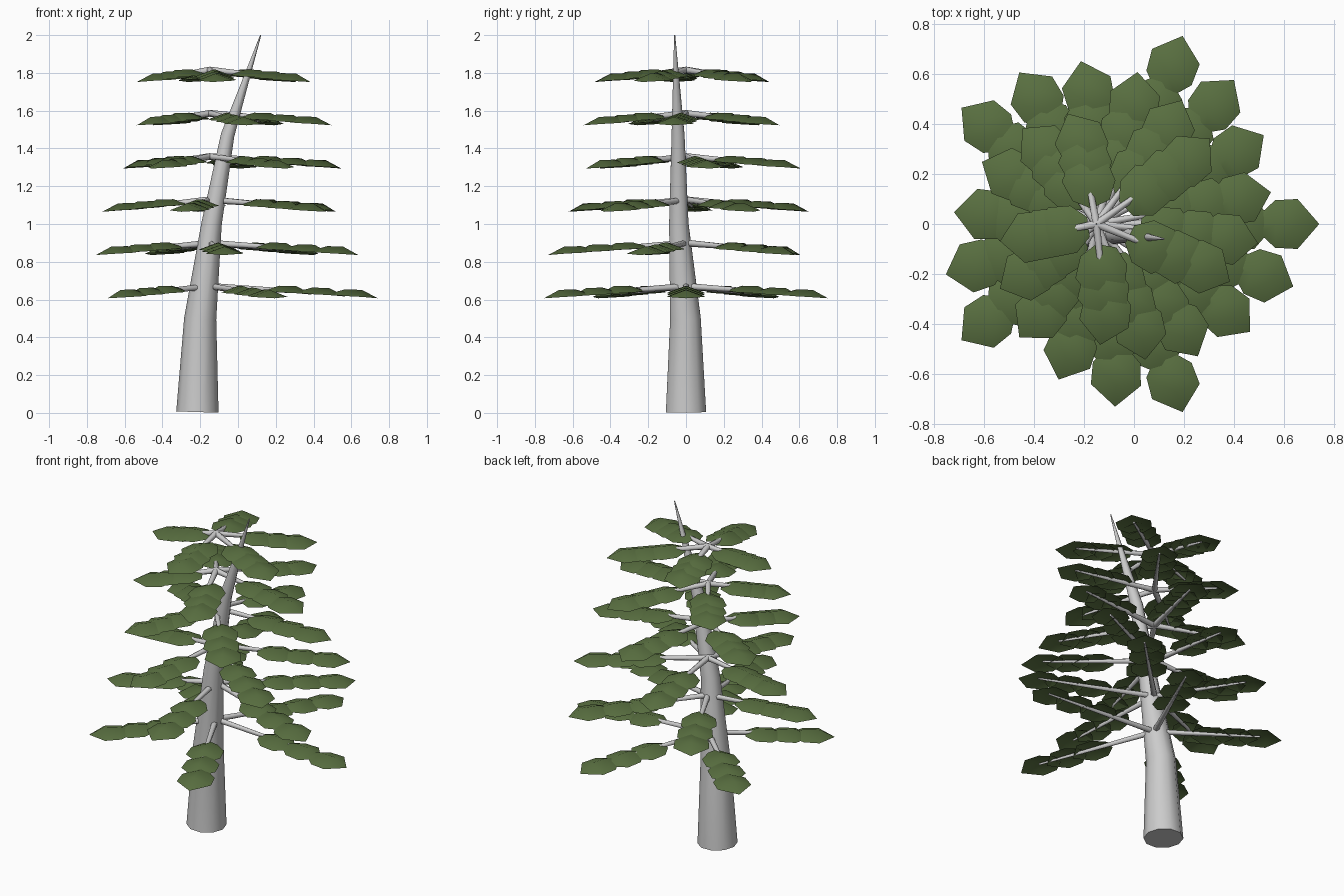
import bpy, bmesh, math
from mathutils import Vector, Matrix

if "Cube" in bpy.data.objects:
    bpy.data.objects.remove(bpy.data.objects["Cube"])


def material(name, rgb):
    m = bpy.data.materials.new(name)
    m.diffuse_color = (*rgb, 1)
    m.use_nodes = True
    m.node_tree.nodes["Principled BSDF"].inputs["Base Color"].default_value = m.diffuse_color
    return m


BARK = material("grey bark", (0.6, 0.6, 0.6))
GREEN = material("leaf green", (0.10, 0.16, 0.052))


def finish(bm, name, mat, angle):
    bmesh.ops.recalc_face_normals(bm, faces=bm.faces)
    mesh = bpy.data.meshes.new(name)
    bm.to_mesh(mesh)
    bm.free()
    mesh.materials.append(mat)
    ob = bpy.data.objects.new(name, mesh)
    bpy.context.collection.objects.link(ob)
    bpy.ops.object.select_all(action='DESELECT')
    ob.select_set(True)
    bpy.context.view_layer.objects.active = ob
    bpy.ops.object.shade_smooth_by_angle(angle=math.radians(angle))
    return ob


def tube(bm, stations, sides):
    """Capped tube through (x, y, z, radius) stations, rings perpendicular to the path."""
    pts = [Vector(s[:3]) for s in stations]
    rings = []
    for i, s in enumerate(stations):
        d = (pts[min(i + 1, len(pts) - 1)] - pts[max(i - 1, 0)]).normalized()
        side = d.cross(Vector((0, 1, 0)) if abs(d.y) < 0.7 else Vector((1, 0, 0))).normalized()
        up = d.cross(side)
        ring = []
        for k in range(sides):
            a = math.tau * k / sides
            ring.append(bm.verts.new(pts[i] + s[3] * (math.cos(a) * side + math.sin(a) * up)))
        rings.append(ring)
    for r0, r1 in zip(rings, rings[1:]):
        for k in range(sides):
            n = (k + 1) % sides
            bm.faces.new((r0[k], r0[n], r1[n], r1[k]))
    bm.faces.new(rings[0])
    bm.faces.new(rings[-1])


# Half outline of a leaf: distance along the midrib, half width, edge height, midrib height
LEAF = [(-0.115, 0.04, -0.012, 0.0), (-0.055, 0.095, -0.015, 0.02),
        (0.035, 0.10, -0.015, 0.022)]


def leaf(bm, place):
    """Domed leaf with a pointed outer tip."""
    v = lambda x, y, z: bm.verts.new(place @ Vector((x, y, z)))
    rows = [(v(x, -w, e), v(x, 0, m), v(x, w, e)) for x, w, e, m in LEAF]
    tip = v(0.122, 0, -0.018)
    for a, b in zip(rows, rows[1:]):
        bm.faces.new((a[0], b[0], b[1], a[1]))
        bm.faces.new((a[1], b[1], b[2], a[2]))
    bm.faces.new((rows[-1][0], tip, rows[-1][1]))
    bm.faces.new((rows[-1][1], tip, rows[-1][2]))


# Leaning, tapering trunk
bm = bmesh.new()
tube(bm, [(-0.215, 0, 0.005, 0.112), (-0.20, -0.003, 0.5, 0.085), (-0.14, -0.038, 1.0, 0.054),
          (-0.055, -0.042, 1.47, 0.036), (0.12, -0.06, 2.0, 0.003)], 10)
finish(bm, "trunk", BARK, 40)

# Six whorls of five branches, each turned and shorter than the one below
for tier in range(6):
    reach = 0.79 - 0.06 * tier
    height = 0.665 + 0.229 * tier
    wood, foliage = bmesh.new(), bmesh.new()
    hub = Vector((-0.15, 0, height + 0.005))
    for k in range(5):
        a = math.radians(72 * k - 20 * tier)
        end = Vector((-0.05 + (reach - 0.12) * math.cos(a),
                      (reach - 0.12) * math.sin(a), height - 0.038))
        tube(wood, [(*hub, 0.018), (*end, 0.006)], 6)
        # Three overlapping leaves along each branch
        for f in (0.55, 0.775, 1.0):
            place = Matrix.Translation(hub.lerp(end, f) + Vector((0, 0, 0.004))) \
                @ Matrix.Rotation(a, 4, 'Z') @ Matrix.Rotation(math.radians(3), 4, 'Y')
            leaf(foliage, place)
    finish(wood, f"branches_{tier + 1}", BARK, 60)
    finish(foliage, f"leaves_{tier + 1}", GREEN, 60)
